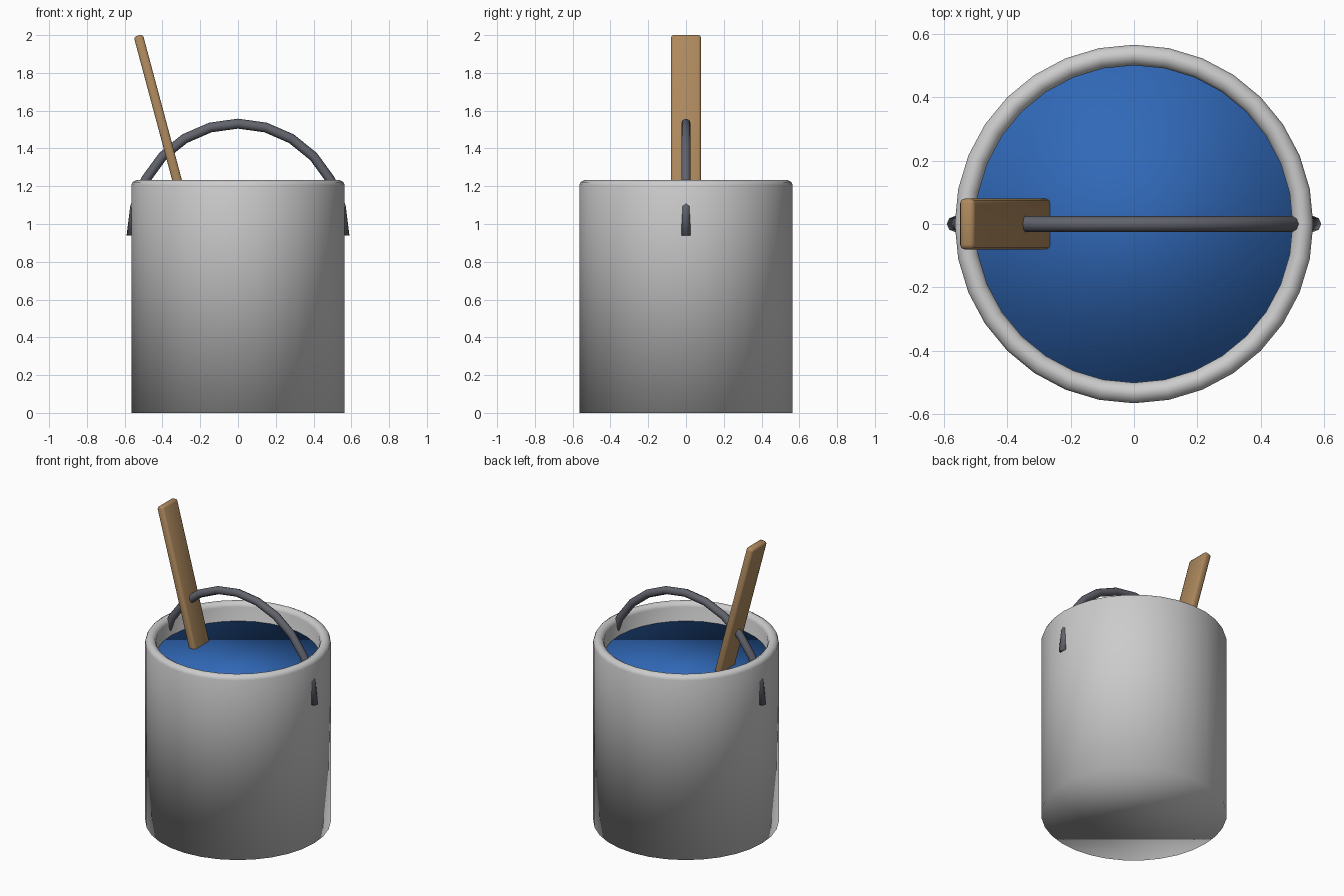
import bpy, bmesh, math
from mathutils import Vector, Matrix

if "Cube" in bpy.data.objects:
    bpy.data.objects.remove(bpy.data.objects["Cube"])


def finish(name, bm, color=None):
    bmesh.ops.recalc_face_normals(bm, faces=bm.faces[:])
    for f in bm.faces:
        f.smooth = True
    mesh = bpy.data.meshes.new(name)
    bm.to_mesh(mesh)
    bm.free()
    obj = bpy.data.objects.new(name, mesh)
    bpy.context.collection.objects.link(obj)
    if color:
        mat = bpy.data.materials.new(name + "_color")
        mat.diffuse_color = (*color, 1)
        mat.use_nodes = True
        mat.node_tree.nodes["Principled BSDF"].inputs["Base Color"].default_value = mat.diffuse_color
        mesh.materials.append(mat)
    return obj


def lathe(name, profile, sides, color=None):
    """Turn an (r, z) profile around z and cap both ends."""
    bm = bmesh.new()
    rings = []
    for r, z in profile:
        rings.append([bm.verts.new((r * math.cos(math.tau * i / sides),
                                    r * math.sin(math.tau * i / sides), z))
                      for i in range(sides)])
    for a, b in zip(rings, rings[1:]):
        for i in range(sides):
            j = (i + 1) % sides
            bm.faces.new((a[i], a[j], b[j], b[i]))
    bm.faces.new(rings[0][::-1])
    bm.faces.new(rings[-1])
    return finish(name, bm, color)


# Bucket: thick wall, rounded rim, inner floor
lathe("bucket", [(0.565, 0), (0.565, 1.205), (0.558, 1.222), (0.54, 1.232),
                 (0.525, 1.232), (0.508, 1.222), (0.50, 1.205), (0.50, 0.065)], 32)

# Paint filling the bucket
lathe("paint", [(0.505, 1.0), (0.505, 1.11)], 32, (0.03, 0.14, 0.48))

# Handle: half ring of round bar passing through the wall
bm = bmesh.new()
bar = bmesh.ops.create_circle(bm, cap_ends=True, segments=8, radius=0.025)["verts"]
bmesh.ops.translate(bm, verts=bar, vec=(0.565, 0, 0))
start = bm.faces[:]
bmesh.ops.spin(bm, geom=bm.verts[:] + bm.edges[:] + start, cent=(0, 0, 0),
               axis=(0, -1, 0), angle=math.pi, steps=12, use_duplicate=False)
# close the starting end if the spin consumed its cap
bmesh.ops.holes_fill(bm, edges=[e for e in bm.edges if e.is_boundary], sides=0)
bmesh.ops.scale(bm, verts=bm.verts[:], vec=(1, 1, 1.05))
bmesh.ops.translate(bm, verts=bm.verts[:], vec=(0, 0, 0.938))
finish("handle", bm, (0.12, 0.125, 0.15))

# Stirring stick: bevelled board leaning to the left
LENGTH, LEAN = 1.3, math.radians(-15)
bm = bmesh.new()
bmesh.ops.create_cube(bm, size=1)
bmesh.ops.scale(bm, verts=bm.verts[:], vec=(0.05, 0.16, LENGTH))
bmesh.ops.translate(bm, verts=bm.verts[:], vec=(0, 0, -LENGTH / 2))
bmesh.ops.bevel(bm, geom=bm.edges[:], offset=0.015, segments=2, profile=0.5,
                affect='EDGES')
bmesh.ops.transform(bm, verts=bm.verts[:],
                    matrix=Matrix.Translation(Vector((-0.528, 0, 1.998)))
                    @ Matrix.Rotation(LEAN, 4, 'Y'))
stick = finish("stir_stick", bm, (0.42, 0.25, 0.11))
